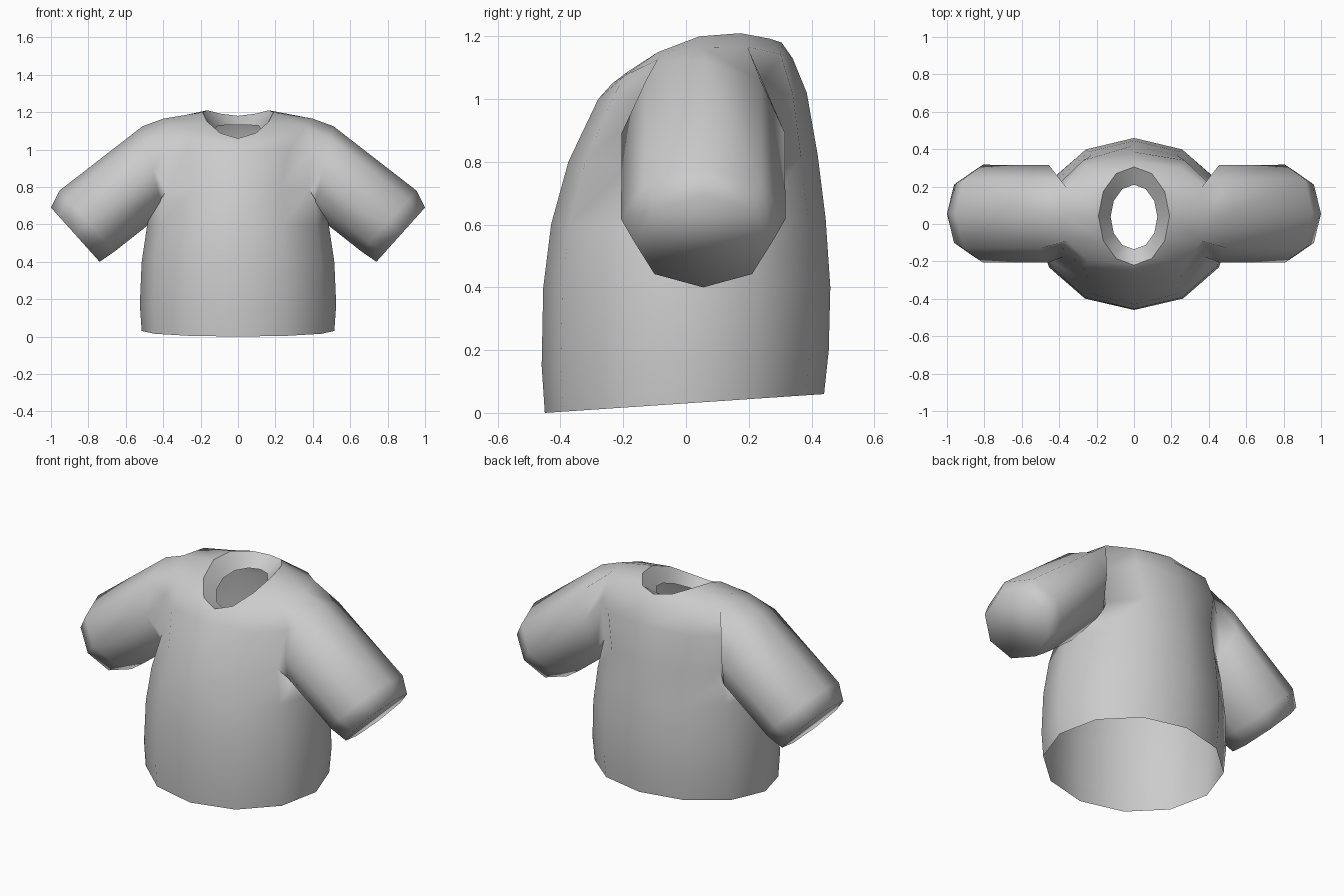
import bpy, bmesh, math
from mathutils import Vector

if "Cube" in bpy.data.objects:
    bpy.data.objects.remove(bpy.data.objects["Cube"])


def body_ring(yf, zf, yb, zb, xs, zs, power=1.0, n=12):
    """Oval ring through a front, back and side point; low power squares the sides."""
    ring = []
    for i in range(n):
        a = 2 * math.pi * i / n
        s = -math.cos(a)
        zm = (zf + zb) / 2
        ring.append((math.copysign(xs * abs(math.sin(a)) ** power, math.sin(a)),
                     (yf + yb) / 2 + (yb - yf) / 2 * s,
                     zm + (zb - zf) / 2 * s + (zs - zm) * (1 - s * s)))
    return ring


def sleeve_ring(side, xt, zt, xb, zb, half_width, n=8):
    """Octagonal ring through a top and a bottom point."""
    top, bottom = Vector((side * xt, 0.055, zt)), Vector((side * xb, 0.055, zb))
    mid, up = (top + bottom) / 2, (top - bottom) / 2
    across = Vector((0, half_width, 0))
    return [mid + up * math.cos(2 * math.pi * i / n) + across * math.sin(2 * math.pi * i / n)
            for i in range(n)]


def skin(bm, a, b, skip=()):
    """Quads between two rings, leaving out the skipped columns."""
    n = len(a)
    for i in range(n):
        if i not in skip:
            j = (i + 1) % n
            bm.faces.new((a[i], a[j], b[j], b[i]))


BODY = (
    (-0.45, 0.00, 0.44, 0.06, 0.515, 0.03),
    (-0.46, 0.15, 0.455, 0.20, 0.525, 0.17),
    (-0.455, 0.40, 0.46, 0.40, 0.515, 0.40),
    (-0.43, 0.60, 0.445, 0.62, 0.485, 0.60),
    (-0.375, 0.80, 0.42, 0.82, 0.43, 0.79, 0.9),
    (-0.28, 1.00, 0.385, 1.02, 0.44, 1.00, 0.7),
    (-0.235, 1.05, 0.34, 1.13, 0.40, 1.165, 0.7),
    (-0.22, 1.06, 0.305, 1.18, 0.19, 1.20),
    (-0.135, 1.03, 0.21, 1.13, 0.125, 1.11))
SLEEVE = (
    (0.51, 1.125, 0.40, 0.66, 0.26),
    (0.955, 0.78, 0.66, 0.455, 0.262),
    (1.00, 0.69, 0.74, 0.40, 0.22))

bm = bmesh.new()

# Body: open hem, chest, shoulders with arm holes, neckline and turned-in collar
rings = [[bm.verts.new(p) for p in body_ring(*r)] for r in BODY]
for k in range(len(rings) - 1):
    skin(bm, rings[k], rings[k + 1], (2, 3, 8, 9) if k in (4, 5) else ())

# Sleeves: bridged from the arm holes out to the narrowed, softly closed cuffs
low, mid, top = rings[4:7]
for side, c in ((1, 3), (-1, 9)):
    b, f = c + side, c - side
    loop = [top[c], top[b], mid[b], low[b], low[c], low[f], mid[f], top[f]]
    for r in SLEEVE:
        ring = [bm.verts.new(p) for p in sleeve_ring(side, *r)]
        skin(bm, loop, ring)
        loop = ring
    bm.faces.new(loop)

bmesh.ops.recalc_face_normals(bm, faces=bm.faces)
for f in bm.faces:
    f.smooth = True
for i in range(12):
    bm.edges.get((rings[7][i], rings[7][(i + 1) % 12])).smooth = False

mesh = bpy.data.meshes.new("shirt")
bm.to_mesh(mesh)
bm.free()
bpy.context.collection.objects.link(bpy.data.objects.new("shirt", mesh))
